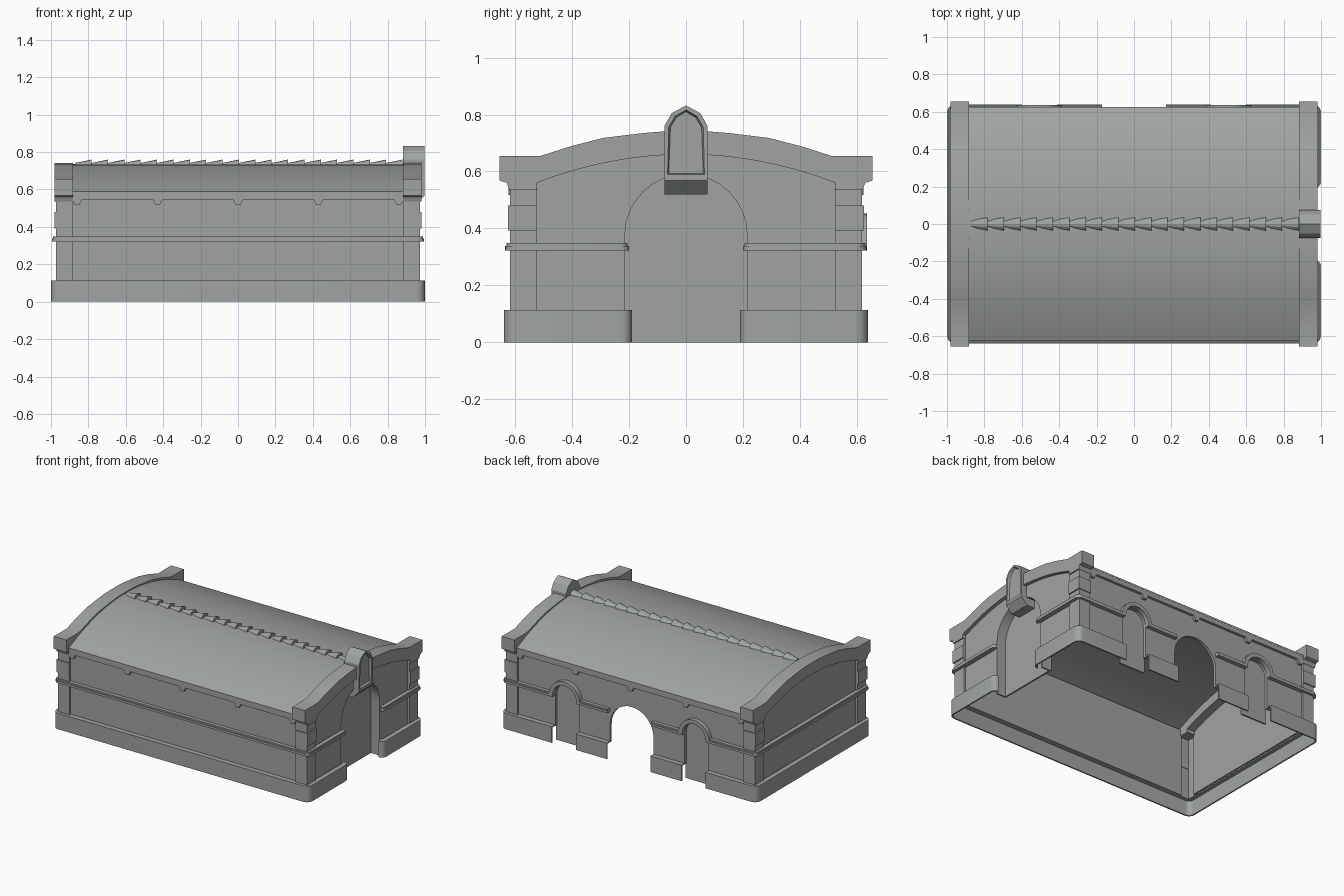
import bpy, bmesh, math

cube = bpy.data.objects.get("Cube")
if cube:
    bpy.data.objects.remove(cube, do_unlink=True)

stone = bpy.data.materials.new("grey stone")
stone.use_nodes = True
grey = (0.35, 0.37, 0.36, 1)
stone.diffuse_color = grey
stone.node_tree.nodes["Principled BSDF"].inputs["Base Color"].default_value = grey


def finish(name, bm, smooth=True):
    bmesh.ops.recalc_face_normals(bm, faces=bm.faces)
    mesh = bpy.data.meshes.new(name)
    bm.to_mesh(mesh)
    bm.free()
    mesh.materials.append(stone)
    ob = bpy.data.objects.new(name, mesh)
    bpy.context.collection.objects.link(ob)
    if smooth:
        bpy.ops.object.select_all(action='DESELECT')
        ob.select_set(True)
        bpy.context.view_layer.objects.active = ob
        bpy.ops.object.shade_smooth_by_angle(angle=math.radians(30))
    return ob


def prism_mesh(outline, axis, a, b):
    """Extrude a flat outline along one axis from a to b."""
    bm = bmesh.new()

    def place(p, t):
        return {'x': (t, p[0], p[1]), 'y': (p[0], t, p[1]), 'z': (p[0], p[1], t)}[axis]
    low = [bm.verts.new(place(p, a)) for p in outline]
    high = [bm.verts.new(place(p, b)) for p in outline]
    bm.faces.new(low)
    cap = bm.faces.new(high)
    for i in range(len(outline)):
        j = (i + 1) % len(outline)
        bm.faces.new((low[i], low[j], high[j], high[i]))
    return bm, cap


def prism(name, outline, axis, a, b):
    return finish(name, prism_mesh(outline, axis, a, b)[0])


def box(name, x0, x1, y0, y1, z0, z1):
    return prism(name, [(x0, y0), (x1, y0), (x1, y1), (x0, y1)], 'z', z0, z1)


def ribbon(name, path, depth, z0, z1):
    """Upright strip along a plan path, thickened to the right (or left if negative)."""
    bm = bmesh.new()
    rows = []
    for i, (x, y) in enumerate(path):
        p, q = path[max(i - 1, 0)], path[min(i + 1, len(path) - 1)]
        tx, ty = q[0] - p[0], q[1] - p[1]
        k = depth / math.hypot(tx, ty)
        ix, iy = x + ty * k, y - tx * k
        rows.append([bm.verts.new(v) for v in
                     ((x, y, z0), (x, y, z1), (ix, iy, z1), (ix, iy, z0))])
    for a, b in zip(rows, rows[1:]):
        for j in range(4):
            k = (j + 1) % 4
            bm.faces.new((a[j], a[k], b[k], b[j]))
    bm.faces.new(rows[0])
    bm.faces.new(rows[-1])
    finish(name, bm)


def arc(cx, cy, r, start, end, n):
    angles = [math.radians(start + (end - start) * i / n) for i in range(n + 1)]
    return [(cx + r * math.cos(t), cy + r * math.sin(t)) for t in angles]


def doorway(c, r, spring, floor):
    """Arched opening from floor to floor, left to right."""
    return [(c - r, floor)] + arc(c, spring, r, 180, 0, 16) + [(c + r, floor)]


def roof_z(y):
    return 0.735 - 0.372 * y * y


def spaced(a, b, n):
    return [a + (b - a) * i / n for i in range(n + 1)]


NICHE, NICHE_R, DOOR_R, GATE_R = 0.505, 0.092, 0.17, 0.215
FOOT = 0.105

# Long walls: plain front, back with an open door between two niches
box("front_wall", -0.89, 0.89, -0.605, -0.592, FOOT, 0.58)
outline = [(-0.89, FOOT)]
for centre, radius, spring in ((-NICHE, NICHE_R, 0.33), (0, DOOR_R, 0.23), (NICHE, NICHE_R, 0.33)):
    outline += doorway(centre, radius, spring, FOOT)
outline += [(0.89, FOOT), (0.89, 0.58), (-0.89, 0.58)]
prism("back_wall", outline, 'y', 0.585, 0.605)

for s in (-1, 1):
    c = s * NICHE
    box("niche_panel", c - 0.1, c + 0.1, 0.572, 0.584, 0, 0.44)
    prism("niche_hood", arc(c, 0.333, 0.093, 180, 0, 16) + arc(c, 0.333, 0.12, 0, 180, 16),
          'y', 0.6, 0.635)

# End walls: one plain, one with a blind arched gateway
top = [(y, roof_z(y) - 0.015) for y in spaced(0.535, -0.535, 20)]
prism("plain_end_wall", [(-0.535, FOOT), (0.535, FOOT)] + top, 'x', -0.955, -0.942)
prism("gateway_end_wall", [(-0.535, FOOT)] + doorway(0, GATE_R, 0.375, FOOT)
      + [(0.535, FOOT)] + top, 'x', 0.942, 0.955)
prism("gateway_jamb", doorway(0, GATE_R, 0.375, 0) + doorway(0, GATE_R + 0.01, 0.375, 0)[::-1],
      'x', 0.885, 0.95)
box("gateway_panel", 0.875, 0.887, -0.225, 0.225, 0, 0.6)


# Base and string course follow the plan with gaps at the openings
def course(name, ex, ey, depth, r, gate, z0, z1):
    kx, ky, e = ex - r, ey - r, r * 0.8
    end = arc(ex - e, gate + e, e, -90, 0, 5)
    ribbon(name, [(x, -y) for x, y in end]
           + arc(kx, -ky, r, 0, -90, 6) + arc(-kx, -ky, r, -90, -180, 6)
           + arc(-kx, ky, r, 180, 90, 6) + [(-0.6, ey)], depth, z0, z1)
    ribbon(name + "_corner", end + arc(kx, ky, r, 0, 90, 6) + [(0.6, ey)], -depth, z0, z1)
    for s in (-1, 1):
        a, b = sorted((s * 0.17, s * 0.412))
        box(name + "_between_openings", a, b, ey - depth, ey, z0, z1)


course("base", 1.0, 0.64, 0.01, 0.045, 0.19, 0, FOOT)
course("base_ledge", 1.0, 0.64, 0.035, 0.045, 0.19, FOOT, 0.113)
course("string_course", 0.995, 0.635, 0.034, 0.035, 0.2, 0.322, 0.338)
course("string_course_lip", 0.99, 0.63, 0.029, 0.03, 0.205, 0.338, 0.348)

# Gable bands with corner caps, and corner pilasters with blocks
half = [(0.62, 0.535), (0.63, 0.56), (0.655, 0.568), (0.655, 0.655), (0.51, 0.655),
        (0.4, 0.69), (0.29, 0.718), (0.15, 0.735), (0.075, 0.741)]
under = [(y, 0.66 - 0.363 * y * y) for y in spaced(-0.525, 0.525, 20)]
band = half + [(-y, z) for y, z in reversed(half)] + [(-0.525, 0.535)] + under + [(0.525, 0.535)]
for sx in (-1, 1):
    a, b = sorted((sx * 0.882, sx * 0.98))
    prism("gable_band", band, 'x', a, b)
    for sy in (-1, 1):
        for name, ox, oy, t, z0, z1 in (("pilaster", 0.972, 0.618, 0.014, FOOT, 0.54),
                                        ("pilaster_block", 0.981, 0.625, 0.02, 0.392, 0.48)):
            angle = [(0.882, oy), (ox, oy), (ox, 0.523), (ox - t, 0.523),
                     (ox - t, oy - t), (0.882, oy - t)]
            prism(name, [(sx * x, sy * y) for x, y in angle], 'z', z0, z1)

# Vaulted roof, eaves and brackets
ys = spaced(-0.626, 0.626, 32)
prism("roof", [(y, roof_z(y)) for y in ys] + [(y, roof_z(y) - 0.012) for y in reversed(ys)],
      'x', -0.89, 0.89)
for s in (-1, 1):
    y0, y1 = sorted((s * 0.595, s * 0.624))
    box("eaves", -0.885, 0.885, y0, y1, 0.547, 0.58)
    for x in spaced(-0.86, 0.86, 4):
        prism("eaves_bracket", [(x - 0.028, 0.55), (x - 0.012, 0.518),
                                (x + 0.012, 0.518), (x + 0.028, 0.55)], 'y', y0, y1)

# Overlapping ridge tiles, each flaring towards the gateway end
COUNT = 20
step = 1.75 / COUNT
bm = bmesh.new()
for i in range(COUNT):
    x = -0.87 + i * step
    rings = []
    for px, w, h in ((x, 0.02, 0.742), (x + step, 0.036, 0.76)):
        pts = [(-w, 0.73), (-w * 0.9, h - 0.013), (-w * 0.5, h - 0.003), (0, h),
               (w * 0.5, h - 0.003), (w * 0.9, h - 0.013), (w, 0.73)]
        rings.append([bm.verts.new((px, y, z)) for y, z in pts])
    a, b = rings
    for j in range(len(a)):
        k = (j + 1) % len(a)
        bm.faces.new((a[j], a[k], b[k], b[j]))
    bm.faces.new(a)
    bm.faces.new(b)
finish("ridge_tiles", bm, smooth=False)

# Pointed ornament over the gateway, with a sunk panel and sloped corbel
side = [(0.076, 0.578), (0.076, 0.76), (0.05, 0.805)]
shape = side + [(0, 0.832)] + [(-y, z) for y, z in reversed(side)]
bm, cap = prism_mesh(shape, 'x', 0.882, 0.998)
bmesh.ops.recalc_face_normals(bm, faces=bm.faces)
bmesh.ops.inset_region(bm, faces=[cap], thickness=0.016, depth=0)
bmesh.ops.inset_region(bm, faces=[cap], thickness=0.006, depth=-0.015)
finish("gateway_ornament", bm, smooth=False)
prism("ornament_corbel", [(0.882, 0.579), (0.998, 0.579), (0.998, 0.568), (0.95, 0.52),
                          (0.882, 0.52)], 'y', -0.076, 0.076)
